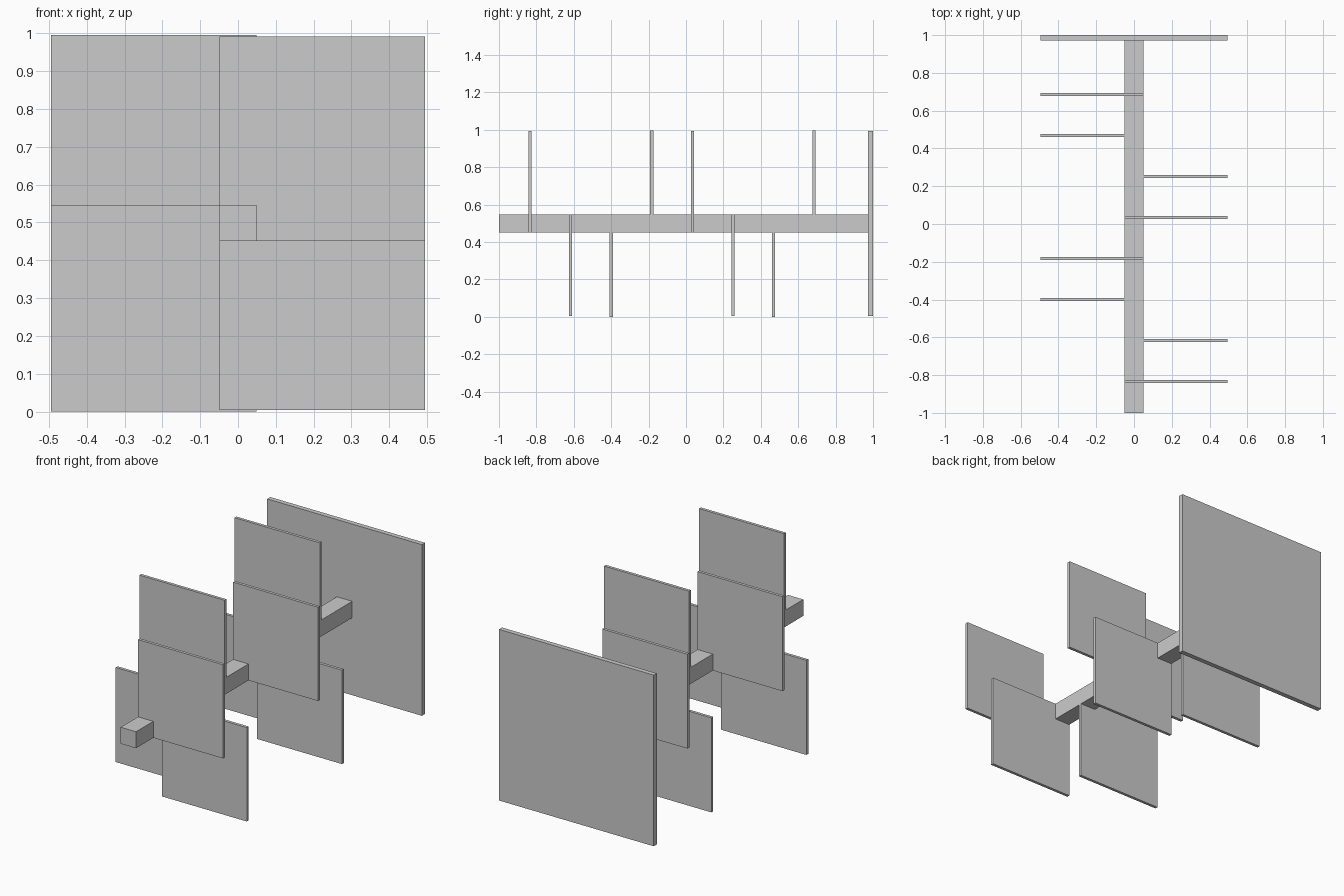
import bpy
import bmesh
from mathutils import Matrix, Vector

if "Cube" in bpy.data.objects:
    bpy.data.objects.remove(bpy.data.objects["Cube"])


def box(name, x, y, z):
    """Solid block spanning the given (low, high) ranges."""
    spans = (x, y, z)
    size = Vector([hi - lo for lo, hi in spans])
    centre = Vector([(hi + lo) / 2 for lo, hi in spans])
    bm = bmesh.new()
    bmesh.ops.create_cube(bm, size=1)
    bmesh.ops.scale(bm, vec=size, verts=bm.verts)
    mesh = bpy.data.meshes.new(name)
    bm.to_mesh(mesh)
    bm.free()
    obj = bpy.data.objects.new(name, mesh)
    obj.location = centre
    bpy.context.collection.objects.link(obj)
    return obj


# Central square beam
box("beam", (-0.049, 0.049), (-1.0, 0.972), (0.451, 0.546))

# Large panel closing the back end
box("back_panel", (-0.494, 0.494), (0.972, 1.0), (0.004, 0.992))

# Thin quarter panels winding around the beam, each overlapping its section
RIGHT, LEFT = (-0.049, 0.494), (-0.495, 0.049)
quadrants = [
    ("upper_right", RIGHT, (0.451, 0.992)),
    ("lower_right", RIGHT, (0.004, 0.546)),
    ("lower_left", LEFT, (0.0, 0.546)),
    ("upper_left", LEFT, (0.451, 0.996)),
]
first_y, step, half = -0.834, 0.217, 0.0085
for i in range(8):
    label, xs, zs = quadrants[i % 4]
    y = first_y + step * i
    box(f"{label}_panel_{i // 4 + 1}", xs, (y - half, y + half), zs)
